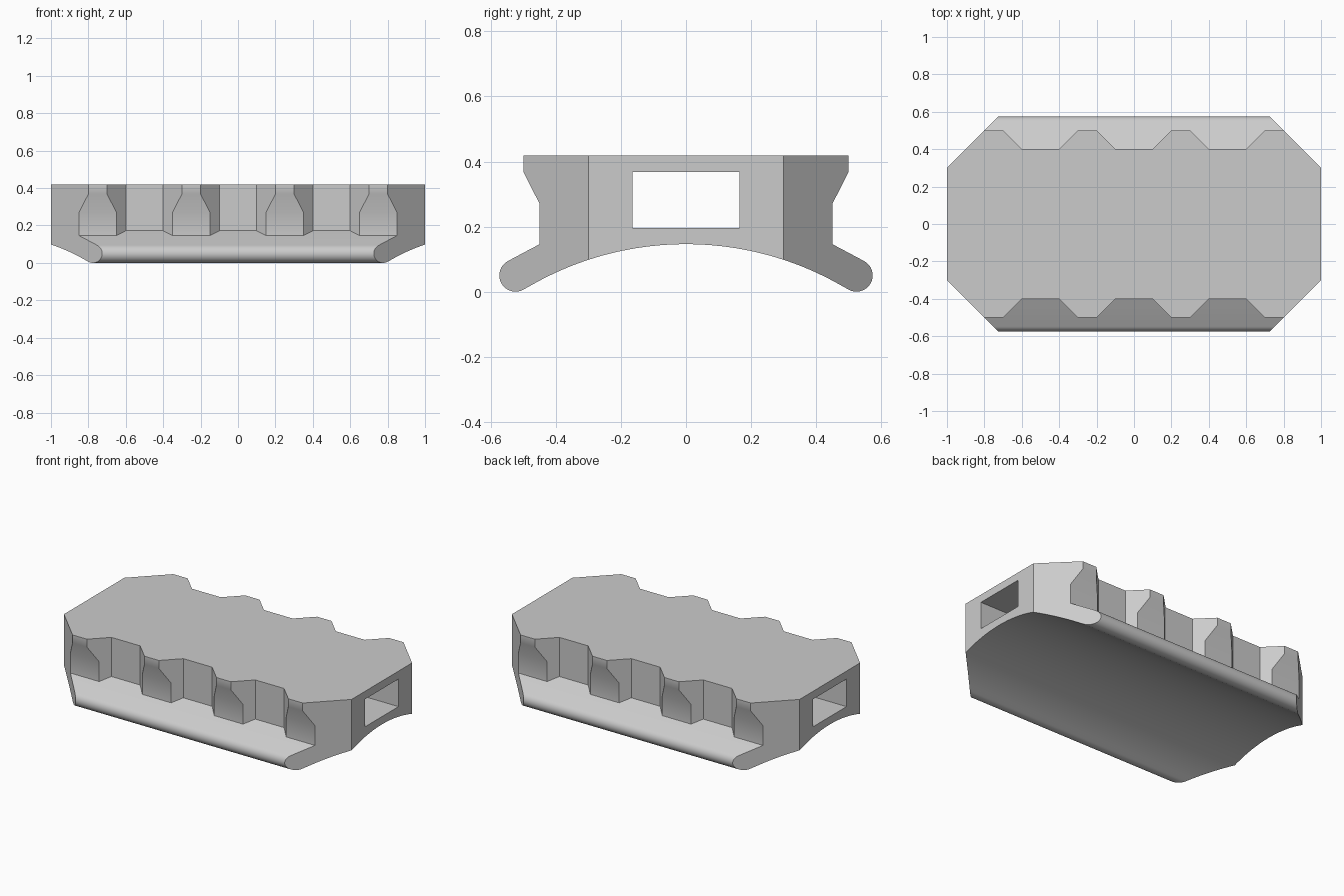
import bpy, bmesh, math

if "Cube" in bpy.data.objects:
    bpy.data.objects.remove(bpy.data.objects["Cube"])

grey = bpy.data.materials.new("light grey")
grey.use_nodes = True
colour = (0.6, 0.6, 0.6, 1)
grey.diffuse_color = colour
grey.node_tree.nodes["Principled BSDF"].inputs["Base Color"].default_value = colour


def loft(name, rings):
    """Closed solid through rings of equal point count."""
    bm = bmesh.new()
    rows = [[bm.verts.new(p) for p in ring] for ring in rings]
    n = len(rows[0])
    for a, b in zip(rows, rows[1:]):
        for i in range(n):
            j = (i + 1) % n
            bm.faces.new((a[i], a[j], b[j], b[i]))
    bm.faces.new(rows[0])
    bm.faces.new(rows[-1])
    bmesh.ops.recalc_face_normals(bm, faces=bm.faces)
    mesh = bpy.data.meshes.new(name)
    bm.to_mesh(mesh)
    bm.free()
    obj = bpy.data.objects.new(name, mesh)
    bpy.context.collection.objects.link(obj)
    mesh.materials.append(grey)
    return obj


def combine(body, tool, operation):
    """Boolean the tool into the body, then discard the tool."""
    tool.hide_render = True
    mod = body.modifiers.new("cut", "BOOLEAN")
    mod.object, mod.operation, mod.solver = tool, operation, "EXACT"
    bpy.ops.object.select_all(action="DESELECT")
    bpy.context.view_layer.objects.active = body
    body.select_set(True)
    bpy.ops.object.modifier_apply(modifier=mod.name)
    bpy.data.objects.remove(tool)


# Half cross-section: stepped side, sloping flange, rounded lip, arched underside
TOP, FLANGE, SLOPE = 0.418, 0.146, 0.52
LIP_Y, LIP_R, ARCH_R = 0.524, 0.05, 0.96
arch_z = FLANGE - ARCH_R
lip_start = math.atan2(1, SLOPE)
lip_end = math.atan2(arch_z - LIP_R, -LIP_Y)
half = [(0.5, TOP), (0.5, 0.368), (0.45, 0.27), (0.45, FLANGE)]
for i in range(17):
    a = lip_start + (lip_end - lip_start) * i / 16
    half.append((LIP_Y + LIP_R * math.cos(a), LIP_R + LIP_R * math.sin(a)))
arch_half = math.atan2(LIP_Y, LIP_R - arch_z)
for i in range(1, 24):
    a = arch_half * (1 - i / 24)
    half.append((ARCH_R * math.sin(a), arch_z + ARCH_R * math.cos(a)))
profile = half + [(0, FLANGE)] + [(-y, z) for y, z in reversed(half)]

body = loft("slotted_body", [[(x, y, z) for y, z in profile] for x in (-1, 1)])

# Chamfered corners
diamond = [(1.3, 0), (0, 1.3), (-1.3, 0), (0, -1.3)]
combine(body, loft("corner_trim", [[(x, y, z) for x, y in diamond] for z in (-1, 1)]),
        "INTERSECT")

# Three tapered notches along each long side
for side in (-1, 1):
    for cx in (-0.5, 0, 0.5):
        rings = []
        for y, floor in ((0.4, FLANGE + 0.05 * SLOPE), (0.45, FLANGE), (0.65, FLANGE)):
            w = y - 0.3
            rings.append([(cx - w, side * y, floor), (cx + w, side * y, floor),
                          (cx + w, side * y, 0.6), (cx - w, side * y, 0.6)])
        combine(body, loft("notch_cutter", rings), "DIFFERENCE")

# Rectangular slot through the full length
slot = [(-0.165, 0.195), (0.165, 0.195), (0.165, 0.368), (-0.165, 0.368)]
combine(body, loft("slot_cutter", [[(x, y, z) for y, z in slot] for x in (-1.1, 1.1)]),
        "DIFFERENCE")

bpy.ops.object.shade_smooth_by_angle(angle=math.radians(30))
